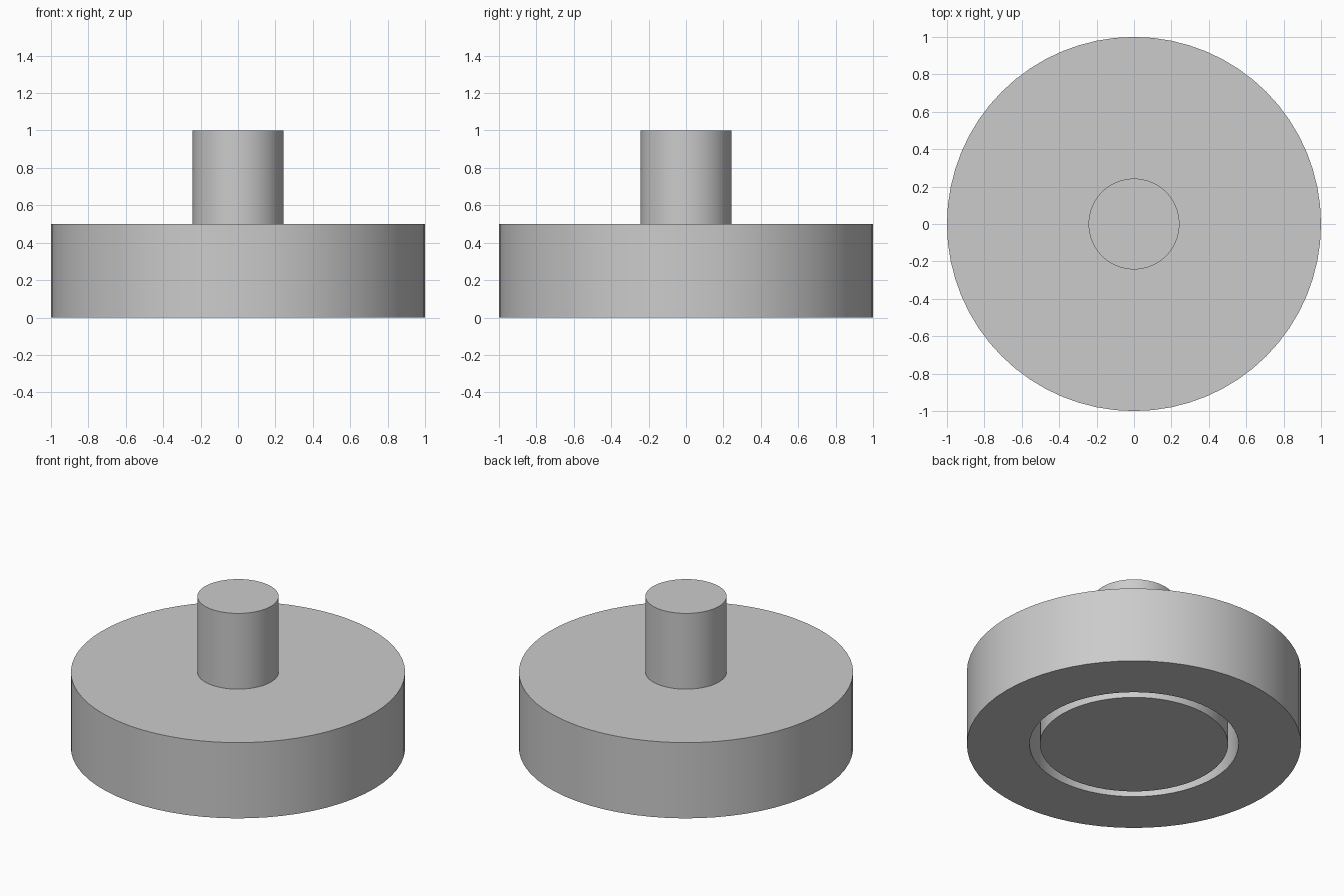
import bpy
import bmesh
import math

cube = bpy.data.objects.get("Cube")
if cube:
    bpy.data.objects.remove(cube, do_unlink=True)

SIDES = 64

# Single flat grey
grey = bpy.data.materials.new("plain_grey")
grey.use_nodes = True
colour = (0.6, 0.6, 0.6, 1)
grey.diffuse_color = colour
grey.node_tree.nodes["Principled BSDF"].inputs["Base Color"].default_value = colour


def lathe(name, profile):
    """Turn an (r, z) profile around z; its open ends are capped flat."""
    bm = bmesh.new()
    rings = []
    for r, z in profile:
        angles = [math.tau * i / SIDES for i in range(SIDES)]
        rings.append([bm.verts.new((r * math.cos(a), r * math.sin(a), z)) for a in angles])
    for low, high in zip(rings, rings[1:]):
        for i in range(SIDES):
            j = (i + 1) % SIDES
            bm.faces.new((low[i], low[j], high[j], high[i]))
    bm.faces.new(rings[0])
    bm.faces.new(rings[-1])
    bmesh.ops.recalc_face_normals(bm, faces=bm.faces)
    mesh = bpy.data.meshes.new(name)
    bm.to_mesh(mesh)
    bm.free()
    mesh.materials.append(grey)
    obj = bpy.data.objects.new(name, mesh)
    bpy.context.collection.objects.link(obj)
    bpy.ops.object.select_all(action="DESELECT")
    obj.select_set(True)
    bpy.context.view_layer.objects.active = obj
    bpy.ops.object.shade_smooth_by_angle(angle=math.radians(30))
    return obj


# Round body with a ring groove underneath, and the stem on top, in one profile
core, groove, depth = 0.563, 0.625, 0.375
rim, shoulder, stem, top = 1.0, 0.5, 0.243, 1.0
lathe("stemmed_disc", [
    (core, 0), (core, depth), (groove, depth), (groove, 0),
    (rim, 0), (rim, shoulder), (stem, shoulder), (stem, top),
])
